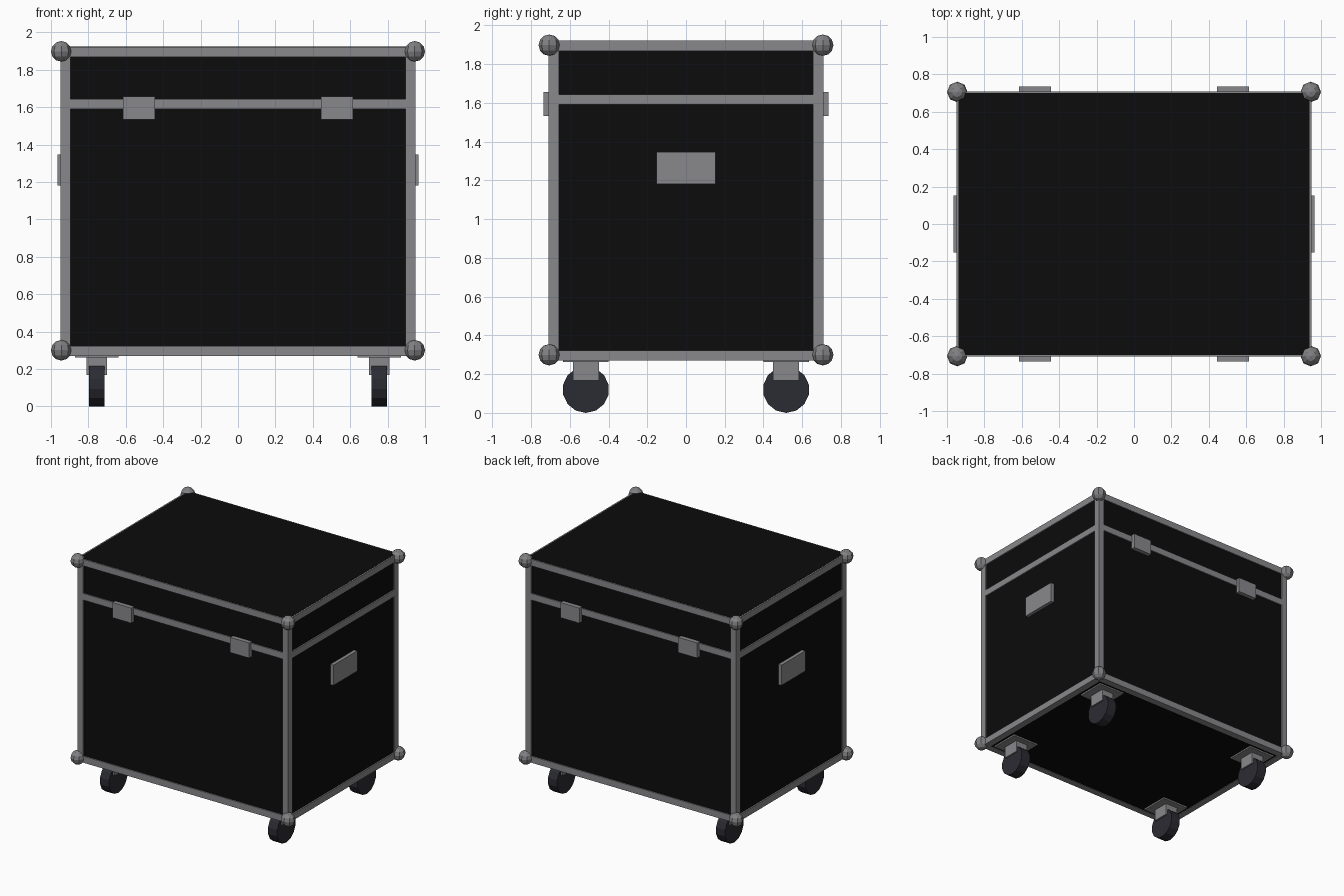
import bpy, bmesh, math
from mathutils import Matrix

if "Cube" in bpy.data.objects:
    bpy.data.objects.remove(bpy.data.objects["Cube"])


def mat(name, r, g, b):
    m = bpy.data.materials.new(name)
    m.diffuse_color = (r, g, b, 1)
    m.use_nodes = True
    m.node_tree.nodes["Principled BSDF"].inputs["Base Color"].default_value = m.diffuse_color
    return m


BLACK = mat("black_panel", 0.0035, 0.0035, 0.0035)
ALU = mat("aluminium", 0.25, 0.25, 0.262)
CORNER = mat("corner_metal", 0.22, 0.22, 0.23)
RUBBER = mat("wheel_rubber", 0.024, 0.024, 0.033)


def finish(bm, name, m):
    me = bpy.data.meshes.new(name)
    bm.to_mesh(me)
    bm.free()
    me.materials.append(m)
    ob = bpy.data.objects.new(name, me)
    bpy.context.collection.objects.link(ob)
    return ob


def box(name, x, y, z, m):
    """Box from (min, max) ranges on each axis."""
    bm = bmesh.new()
    c = [(a[0] + a[1]) / 2 for a in (x, y, z)]
    s = [abs(a[1] - a[0]) for a in (x, y, z)]
    bmesh.ops.create_cube(bm, size=1, matrix=Matrix.Translation(c) @ Matrix.Diagonal((*s, 1)))
    return finish(bm, name, m)


X, Y = 0.948, 0.709          # outer half sizes of the metal edging
Z0, Z1, W = 0.27, 1.922, 0.053
BX, BY = 0.937, 0.70         # half sizes of the panels

# Case body and lid panels
box("case_body", (-BX, BX), (-BY, BY), (Z0 + 0.004, 1.617), BLACK)
box("case_lid", (-BX, BX), (-BY, BY), (1.617, Z1 + 0.001), BLACK)

# Horizontal edging: bottom, lid seam and top
for label, z in (("bottom", Z0), ("seam", 1.591), ("top", Z1 - W)):
    zr = (z, z + W)
    for s in (-1, 1):
        box(label + "_edge_long", (-X, X), (s * (Y - W), s * Y), zr, ALU)
        box(label + "_edge_short", (s * (X - W), s * X), (-Y + W, Y - W), zr, ALU)

for sx in (-1, 1):
    # Side handle plates
    box("handle_plate", (sx * 0.93, sx * 0.965), (-0.153, 0.153), (1.182, 1.347), ALU)
    for sy in (-1, 1):
        # Upright edging
        box("corner_post", (sx * (X - W), sx * X), (sy * (Y - W), sy * Y), (Z0 + W, Z1 - W), ALU)

        # Ball corners
        for z in (0.30, 1.898):
            bm = bmesh.new()
            bmesh.ops.create_uvsphere(bm, u_segments=8, v_segments=6, radius=0.055,
                                      matrix=Matrix.Translation((sx * 0.945, sy * 0.706, z)))
            finish(bm, "ball_corner", CORNER)

        # Latches on the front and hinges on the back
        cx = sx * 0.529
        box("latch" if sy < 0 else "hinge", (cx - 0.085, cx + 0.085),
            (sy * 0.69, sy * 0.735), (1.533, 1.656), ALU)

        # Castors: plate, fork block and wheel
        cx, cy = sx * 0.755, sy * 0.517
        box("castor_plate", (cx - 0.117, cx + 0.117), (cy - 0.117, cy + 0.117), (0.262, 0.28), ALU)
        box("castor_fork", (cx - 0.054, cx + 0.054), (cy - 0.067, cy + 0.067), (0.168, 0.27), ALU)
        bm = bmesh.new()
        bmesh.ops.create_cone(bm, cap_ends=True, segments=14, radius1=0.12, radius2=0.12, depth=0.082)
        top = max(bm.verts, key=lambda v: v.co.x).co
        spin = Matrix.Rotation(-math.atan2(top.y, top.x), 4, 'Z')   # vertex points straight down
        bm.transform(Matrix.Translation((cx, cy, 0.12)) @ Matrix.Rotation(math.pi / 2, 4, 'Y') @ spin)
        finish(bm, "castor_wheel", RUBBER)
